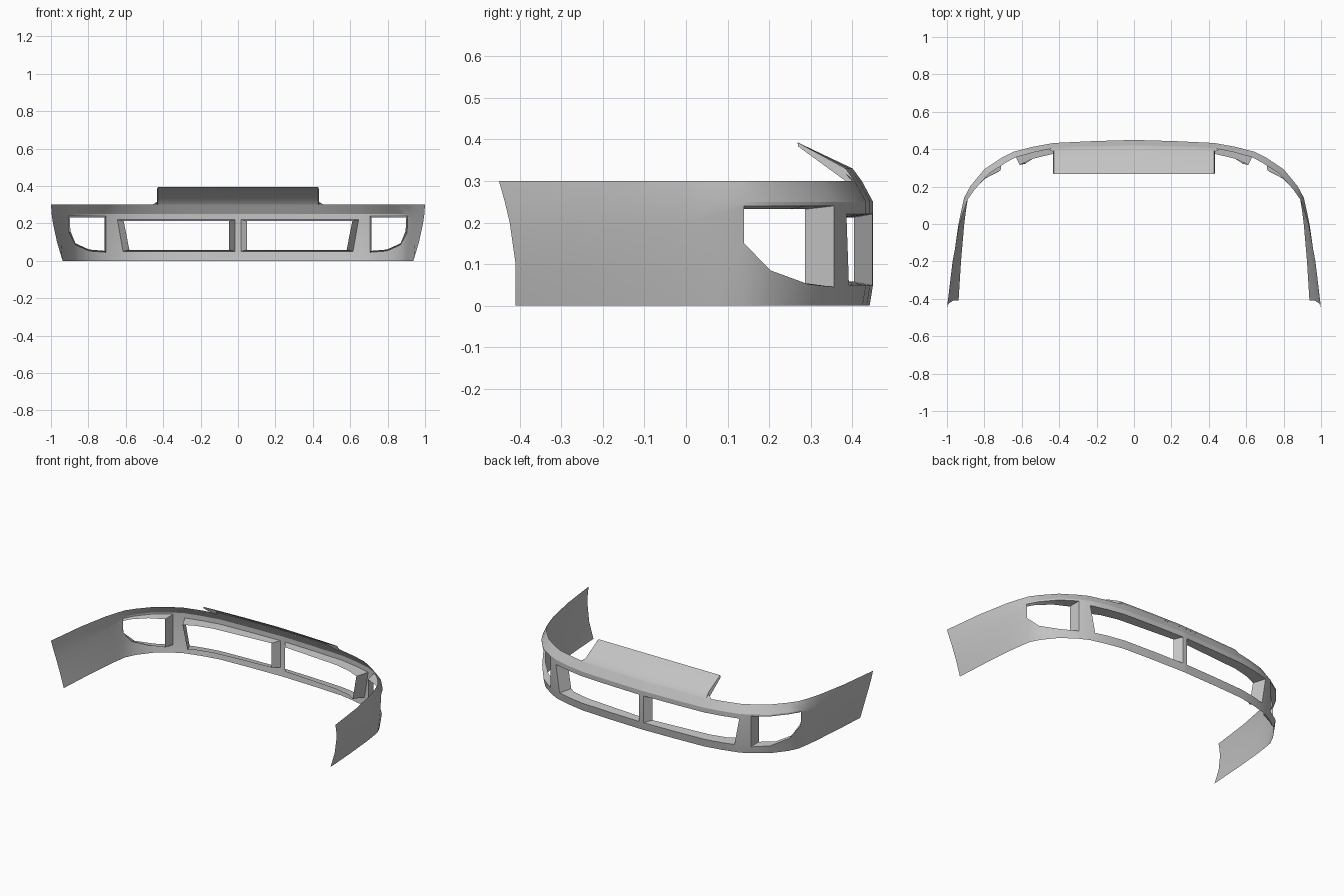
import bpy, bmesh, math
from mathutils import Vector

cube = bpy.data.objects.get("Cube")
if cube:
    bpy.data.objects.remove(cube, do_unlink=True)

grey = bpy.data.materials.new("plain grey")
grey.use_nodes = True
COLOUR = (0.55, 0.55, 0.55, 1)
grey.diffuse_color = COLOUR
grey.node_tree.nodes["Principled BSDF"].inputs["Base Color"].default_value = COLOUR

RIM, TOP = 0.25, 0.30
# Half plan: x, y, lower row, upper row, top inset, bottom lean, opening between here and next
COLUMNS = [
    (0.00, 0.450, 0.05, 0.22, 0.027, 0.0, None),
    (0.015, 0.449, 0.05, 0.22, 0.027, 0.0, "grille"),
    (0.22, 0.443, 0.05, 0.22, 0.027, 0.0, "grille"),
    (0.43, 0.433, 0.05, 0.22, 0.027, 0.0, "grille"),
    (0.54, 0.413, 0.05, 0.22, 0.03, 0.0, "grille"),
    (0.645, 0.386, 0.05, 0.22, 0.032, 0.0, None),
    (0.705, 0.356, 0.045, 0.24, 0.034, 0.0, "lamp"),
    (0.80, 0.293, 0.052, 0.24, 0.034, 0.005, "lamp"),
    (0.875, 0.203, 0.085, 0.24, 0.03, 0.01, "lamp"),
    (0.909, 0.14, 0.15, 0.24, 0.022, 0.015, None),
    (0.925, 0.07, 0.12, 0.22, 0.014, 0.022, None),
    (0.94, 0.0, 0.10, 0.20, 0.008, 0.03, None),
    (0.97, -0.2, 0.10, 0.20, 0.0, 0.045, None),
    (1.0, -0.41, 0.10, 0.20, 0.0, 0.062, None),
]


def column_points(i):
    """Points of one vertical section, bottom to top."""
    x, y, lo, hi, inset, lean, _ = COLUMNS[i]
    a = COLUMNS[max(i - 1, 0)]
    b = COLUMNS[min(i + 1, len(COLUMNS) - 1)]
    inward = Vector((a[1] - b[1], b[0] - a[0])).normalized() * -1
    if i == 0:
        inward = Vector((0, -1))
    pts = []
    for z in (0, lo, hi, RIM, TOP):
        px = x - lean * (1 - z / TOP) ** 1.6
        py = y
        if z == 0:
            px += inward.x * inset * 0.3
            py += inward.y * inset * 0.3
        if z == TOP:
            px += inward.x * inset
            py += inward.y * inset
        if x == 0.645 and z == lo:      # slanted end of the grille opening
            px, py = px - 0.03, py + 0.006
        if x == 1.0:                    # rear edge sweeps back as it rises
            py -= 0.04 * max(0, (z - 0.1) / 0.2) ** 1.5
        pts.append(Vector((px, py, z)))
    return pts


SECTIONS = [column_points(i) for i in range(len(COLUMNS))]


def finish(name, faces):
    """Make a half part from point loops, weld it and mirror it."""
    bm = bmesh.new()
    for loop in faces:
        bm.faces.new([bm.verts.new(p) for p in loop])
    bmesh.ops.remove_doubles(bm, verts=bm.verts, dist=0.0005)
    mesh = bpy.data.meshes.new(name)
    bm.to_mesh(mesh)
    bm.free()
    mesh.materials.append(grey)
    obj = bpy.data.objects.new(name, mesh)
    bpy.context.collection.objects.link(obj)
    bpy.ops.object.select_all(action="DESELECT")
    obj.select_set(True)
    bpy.context.view_layer.objects.active = obj
    bpy.ops.object.shade_smooth_by_angle(angle=math.radians(28))
    mod = obj.modifiers.new("mirror", "MIRROR")
    mod.use_axis[0] = True
    mod.merge_threshold = 0.0005
    return obj


# Outer shell, leaving out the faces of the openings
shell = []
for i in range(len(COLUMNS) - 1):
    p, q = SECTIONS[i], SECTIONS[i + 1]
    for r in range(4):
        if r == 1 and COLUMNS[i][6]:
            continue
        shell.append((q[r], p[r], p[r + 1], q[r + 1]))
finish("bumper_shell", shell)


def opening_frame(name, key, depths, taper_x, taper_z):
    """Tapered walls running back from the edge of an opening."""
    ids = [i for i, c in enumerate(COLUMNS) if c[6] == key]
    ids.append(ids[-1] + 1)
    bottom, top, back_b, back_t = [], [], [], []
    for n, i in enumerate(ids):
        t = n / (len(ids) - 1)
        depth = depths[0] + (depths[1] - depths[0]) * t
        dx = taper_x if n == 0 else (-taper_x if n == len(ids) - 1 else 0)
        lo, hi = SECTIONS[i][1], SECTIONS[i][2]
        bottom.append(lo)
        top.append(hi)
        back_b.append(lo + Vector((dx, -depth, taper_z)))
        back_t.append(hi + Vector((dx, -depth, -taper_z)))
    edge = bottom + top[::-1]
    back = back_b + back_t[::-1]
    k = len(edge)
    finish(name, [(edge[j], edge[(j + 1) % k], back[(j + 1) % k], back[j])
                  for j in range(k)])


opening_frame("grille_frame_and_post", "grille", (0.045, 0.07), 0.034, 0.008)
opening_frame("lamp_frame", "lamp", (0.07, 0.012), 0.008, 0.008)

# Top panel rising from the middle of the shell, with thin side flanges
centre, corner = SECTIONS[0][4], SECTIONS[3][4]
middle = SECTIONS[2][4]
crease = [p + Vector((0, -0.022, 0.03)) for p in (centre, middle, corner)]
back = [Vector((p.x, 0.268, 0.393)) for p in crease]
front = [centre, middle, corner]
panel = []
for j in range(2):
    panel.append((front[j + 1], front[j], crease[j], crease[j + 1]))
    panel.append((crease[j + 1], crease[j], back[j], back[j + 1]))
low_front = corner + Vector((0.006, -0.022, 0))
low_back = back[2] + Vector((0.006, 0.002, -0.01))
panel.append((crease[2], back[2], low_back, low_front))
panel.append((front[2], crease[2], low_front))
# small flare where the panel meets the shell
panel.append((corner, crease[2] + Vector((0, 0, -0.012)), corner + Vector((0.03, -0.007, 0))))
finish("top_panel", panel)
